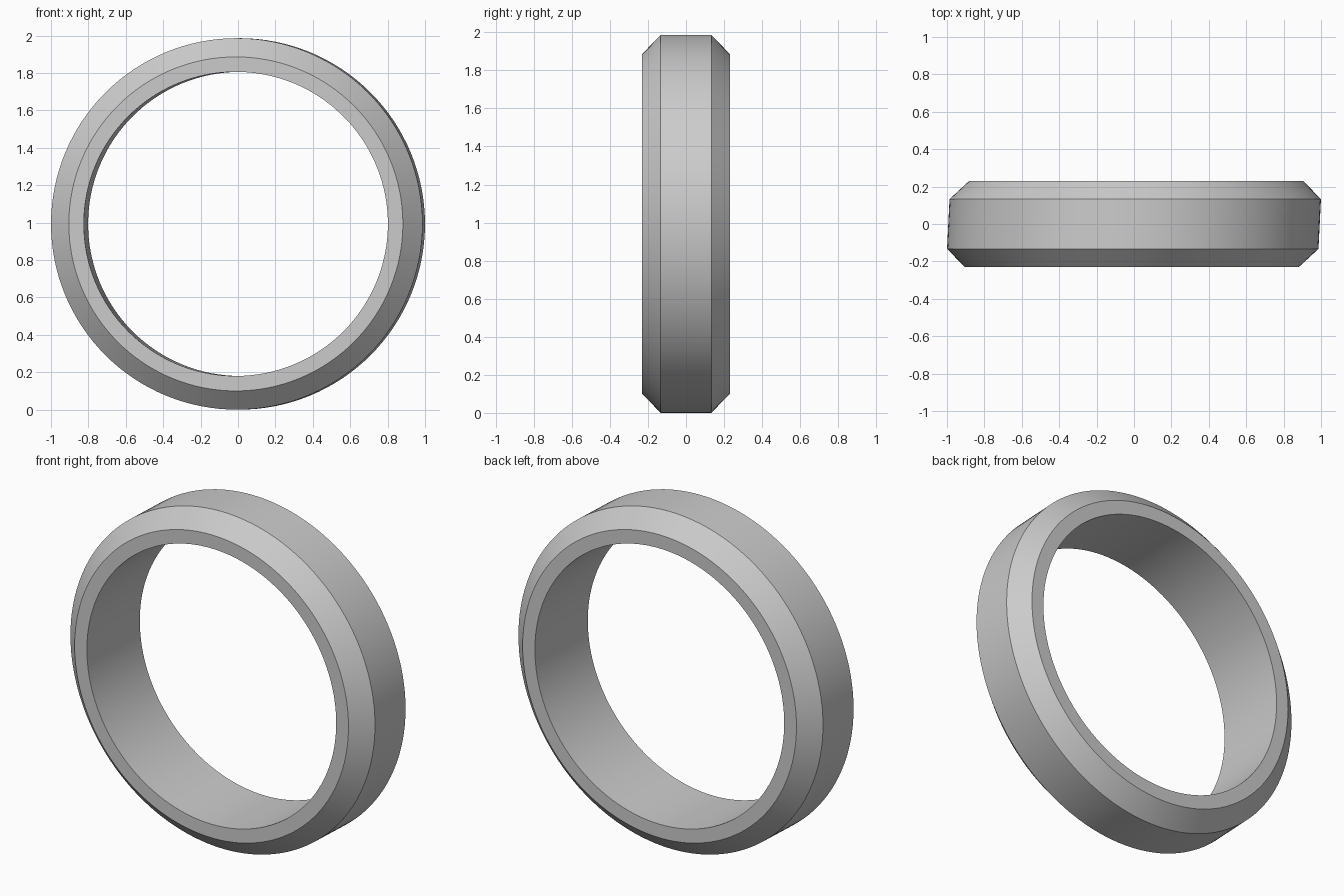
import bpy, bmesh, math

if "Cube" in bpy.data.objects:
    bpy.data.objects.remove(bpy.data.objects["Cube"])

SEGMENTS = 128
CENTRE_Z = 0.993
SKEW = 0.05  # slight sideways lean of the ring along its axis

# Closed cross-section: (radius, y)
PROFILE = [(0.813, -0.23), (0.893, -0.23), (0.993, -0.133),
           (0.993, 0.133), (0.893, 0.23), (0.813, 0.23)]

grey = bpy.data.materials.new("plain grey")
grey.diffuse_color = (0.6, 0.6, 0.6, 1.0)
grey.use_nodes = True
grey.node_tree.nodes["Principled BSDF"].inputs["Base Color"].default_value = grey.diffuse_color

# Sweep the chamfered cross-section around the y axis
bm = bmesh.new()
rings = []
for i in range(SEGMENTS):
    a = 2 * math.pi * i / SEGMENTS
    rings.append([bm.verts.new((r * math.cos(a) + SKEW * y, y,
                                CENTRE_Z + r * math.sin(a)))
                  for r, y in PROFILE])
n = len(PROFILE)
for i in range(SEGMENTS):
    p, q = rings[i], rings[(i + 1) % SEGMENTS]
    for j in range(n):
        k = (j + 1) % n
        bm.faces.new((p[j], p[k], q[k], q[j]))
bmesh.ops.recalc_face_normals(bm, faces=bm.faces)

mesh = bpy.data.meshes.new("ring_band")
bm.to_mesh(mesh)
bm.free()
mesh.materials.append(grey)
ring = bpy.data.objects.new("ring_band", mesh)
bpy.context.collection.objects.link(ring)

# Smooth around the ring, crisp at the chamfers
bpy.context.view_layer.objects.active = ring
ring.select_set(True)
bpy.ops.object.shade_smooth_by_angle(angle=math.radians(30))
